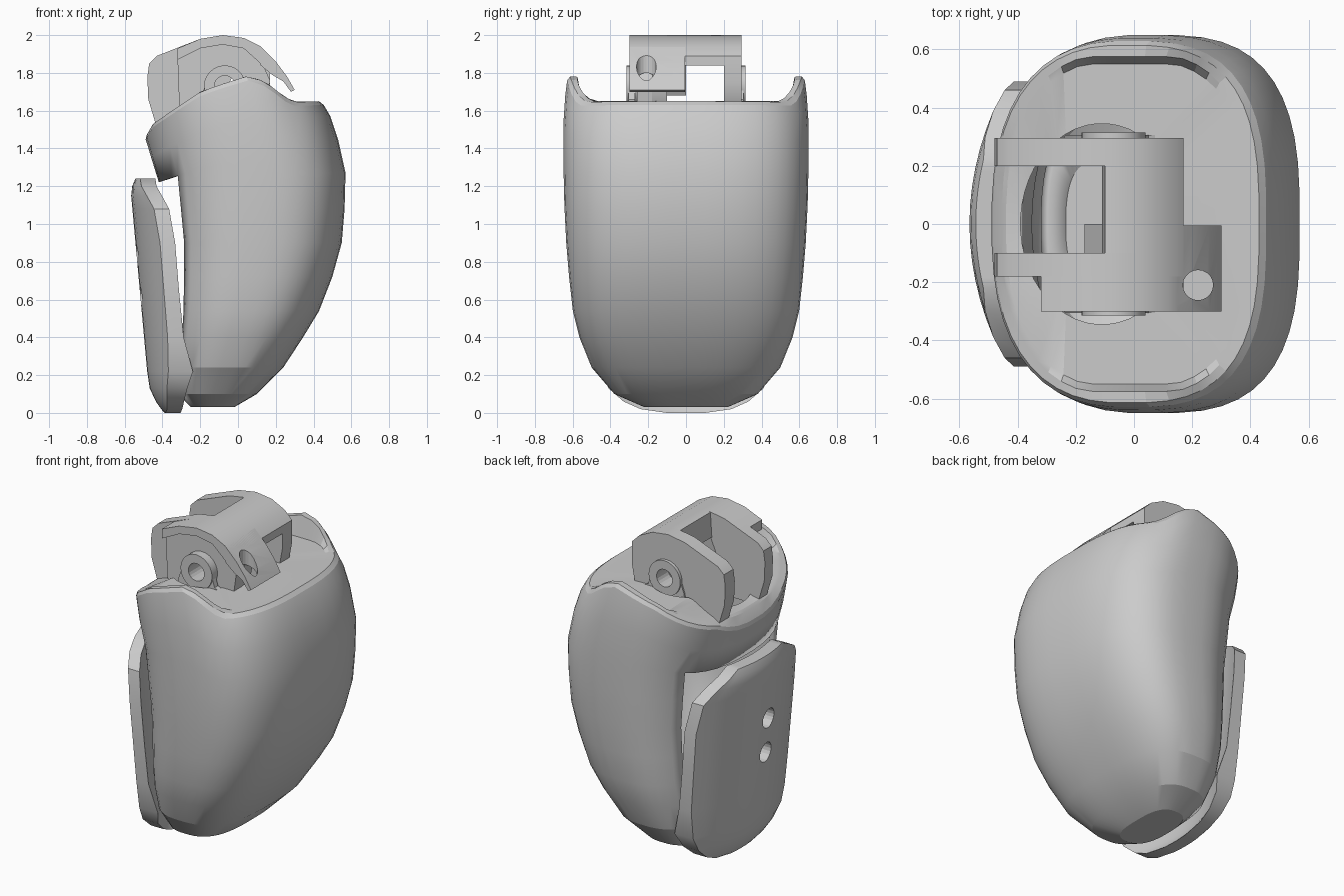
import bpy, bmesh
from math import cos, sin, pi

if "Cube" in bpy.data.objects:
    bpy.data.objects.remove(bpy.data.objects["Cube"])

def finish(name, verts, faces, angle=0.5):
    me = bpy.data.meshes.new(name)
    me.from_pydata(verts, [], faces)
    me.update()
    ob = bpy.data.objects.new(name, me)
    bpy.context.collection.objects.link(ob)
    bpy.ops.object.select_all(action='DESELECT')
    ob.select_set(True)
    bpy.context.view_layer.objects.active = ob
    bpy.ops.object.shade_smooth_by_angle(angle=angle)
    return ob

def fix_normals(ob):
    bm = bmesh.new()
    bm.from_mesh(ob.data)
    bmesh.ops.recalc_face_normals(bm, faces=bm.faces)
    bm.to_mesh(ob.data)
    bm.free()
    return ob

def interp(table, x):
    if x <= table[0][0]:
        return table[0][1]
    for (a, p), (b, q) in zip(table, table[1:]):
        if x <= b:
            return p + (q - p) * (x - a) / (b - a)
    return table[-1][1]

def extrude(name, pts, y0, y1):
    n = len(pts)
    v = [(x, y0, z) for x, z in pts] + [(x, y1, z) for x, z in pts]
    f = [tuple(range(n)), tuple(range(2 * n - 1, n - 1, -1))]
    f += [(i, i + n, (i + 1) % n + n, (i + 1) % n) for i in range(n)]
    return fix_normals(finish(name, v, f))

def circle(cx, cz, r, n=24):
    return [(cx + r * cos(2 * pi * i / n), cz + r * sin(2 * pi * i / n)) for i in range(n)]

def cylinder(name, loc, rot, r, depth):
    bpy.ops.mesh.primitive_cylinder_add(vertices=20, radius=r, depth=depth, location=loc, rotation=rot)
    ob = bpy.context.object
    ob.name = name
    ob.hide_render = True
    ob.display_type = 'WIRE'
    return ob

def cut(ob, cutter):
    m = ob.modifiers.new("cut", 'BOOLEAN')
    m.operation = 'DIFFERENCE'
    m.solver = 'EXACT'
    m.object = cutter

# Fingertip shell: lofted rounded sections, raised side ears, recessed deck, open back
N = 48
rows = [(.03, -.25, -.02, .22), (.10, -.32, .10, .38), (.24, -.36, .24, .50),
        (.40, -.37, .345, .565), (.54, -.37, .43, .60), (.72, -.375, .50, .62),
        (.90, -.38, .55, .635), (1.08, -.40, .565, .645), (1.27, -.42, .57, .65),
        (1.45, -.46, .53, .65), (1.57, -.48, .49, .64), (1.63, -.49, .455, .63),
        (1.65, -.485, .43, .615)]
ear = [(-.49, 1.46), (-.45, 1.53), (-.32, 1.62), (-.2, 1.70), (0, 1.77), (.06, 1.785),
       (.15, 1.75), (.25, 1.67), (.3, 1.645), (.43, 1.65)]

def section(L, R, Y, limit=1):
    c, a = (L + R) / 2, (R - L) / 2
    out = []
    for i in range(N):
        t = 2 * pi * (i + .5) / N
        e = 2 / (2.9 if cos(t) > 0 else 2.5)
        x = abs(cos(t)) ** e * (1 if cos(t) > 0 else -1)
        y = abs(sin(t)) ** e * (1 if sin(t) > 0 else -1)
        out.append((c + a * x, max(-limit, min(limit, Y * y))))
    return out

rings = []
for z, L, R, Y in rows:
    k = max(0, min(1, (z - .9) / .75))
    rings.append([(x, y, z + k * (interp(ear, x) - 1.65)) for x, y in section(L, R, Y)])
rings.append([(x, y, interp(ear, x)) for x, y in section(-.455, .40, .59, .575)])
rings.append([(x, y, min(1.65, interp(ear, x))) for x, y in section(-.44, .385, .565, .55)])
for drop in (0, .06, .25):
    ring = []
    for i in range(N):
        t = 2 * pi * (i + .5) / N
        x, y = -.11 + .28 * cos(t), .345 * sin(t)
        ring.append((x, y, min(1.65, interp(ear, x - .04)) - drop))
    rings.append(ring)
verts = [p for r in rings for p in r]
faces = [tuple(range(N - 1, -1, -1))]
for r in range(len(rings) - 1):
    for i in range(N):
        j = (i + 1) % N
        if 1 <= r < 8 and abs(i + 1 - N // 2) <= 5:
            continue
        faces.append((r * N + i, r * N + j, (r + 1) * N + j, (r + 1) * N + i))
shell = finish("fingertip_shell", verts, faces, 0.3)
s = shell.modifiers.new("thickness", 'SOLIDIFY')
s.thickness, s.offset = .04, -1

# Curved back plate with clipped top corners and a rounded foot
width = [(0, .10), (.02, .24), (.06, .33), (.13, .41), (.22, .455), (.4, .48),
         (.9, .49), (1.08, .46), (1.15, .39), (1.2, .30), (1.24, .22)]
zs = [.0, .02, .06, .13, .22, .4, .65, .9, 1.08, 1.15, 1.2, 1.24]
M = 12

def plate_x(y, z):
    x = -.57 + .1 * (1.2 - z) / 1.1 + .13 * (abs(y) / .49) ** 2
    return x + max(0, .18 - z) ** 2 * 2.2 + max(0, z - 1.18) * .5

pv, pf = [], []
for back in (0, 1):
    for z in zs:
        for i in range(M + 1):
            y = interp(width, z) * (2 * i / M - 1)
            depth = (.08 + .05 * max(0, 1 - abs(z - .22) / .2)) * back
            pv.append((plate_x(y, z) + depth, y, z))
W, H = M + 1, len(zs)
for r in range(H - 1):
    for i in range(M):
        a = r * W + i
        b = a + W * H
        pf += [(a, a + W, a + W + 1, a + 1), (b, b + 1, b + W + 1, b + W)]
loop = [i for i in range(W)] + [r * W + M for r in range(1, H)]
loop += [(H - 1) * W + i for i in range(M - 1, -1, -1)] + [r * W for r in range(H - 2, 0, -1)]
for a, b in zip(loop, loop[1:] + loop[:1]):
    pf.append((a, b, b + W * H, a + W * H))
plate = fix_normals(finish("back_plate", pv, pf))
for z in (.61, .83):
    cut(plate, cylinder("plate_hole_cutter", (-.5, -.06, z), (0, pi / 2, 0), .062, .5))

# Hinge: two arms joined by a bridge
PX, PZ = -.07, 1.73
pin_cut = cylinder("pin_cutter", (PX, 0, PZ), (pi / 2, 0, 0), .055, 1)
top = [(.12, 1.94), (.03, 1.985), (-.08, 2.0), (-.2, 1.98)]
arm = [(-.43, 1.89), (-.47, 1.85), (-.48, 1.78), (-.475, 1.66), (-.43, 1.51), (-.38, 1.47),
       (-.32, 1.50), (-.2, 1.50), (-.05, 1.48), (.08, 1.54), (.15, 1.64), (.17, 1.75), (.17, 1.89)]
for name, y0, y1 in (("rear_arm", .2, .295), ("front_arm", -.18, -.1)):
    cut(extrude(name, top + arm, y0, y1), pin_cut)
extrude("bridge", [(.17, 1.84), (.17, 1.89)] + top[:3] + [(-.1, 1.995), (-.11, 1.84)], -.1, .2)
extrude("bridge_web", [(-.1, 1.84), (.0, 1.84), (-.08, 1.68), (-.17, 1.68)], -.1, 0)

# Front cover: recessed disc, top band and hook with a slot
disc = [(-.32, 1.87), (-.2, 1.93), (-.08, 1.95), (.03, 1.94), (.12, 1.87), (.17, 1.76),
        (.15, 1.62), (.05, 1.5), (-.1, 1.46), (-.24, 1.5), (-.31, 1.6)]
cut(extrude("front_disc", disc, -.26, -.18), pin_cut)
extrude("cover_band", [(-.32, 1.93), (-.2, 1.98), (-.08, 2.0), (.03, 1.985), (.12, 1.94), (.15, 1.91),
                       (.13, 1.84), (.03, 1.93), (-.08, 1.95), (-.2, 1.93), (-.32, 1.87)], -.3, -.18)
hook = extrude("hook", [(.12, 1.94), (.2, 1.86), (.26, 1.78), (.3, 1.71), (.28, 1.70), (.24, 1.755),
                        (.18, 1.79), (.12, 1.84)], -.3, -.005)
cut(hook, cylinder("slot_cutter", (.22, -.21, 1.8), (0, 0, 0), .052, .5))

# Pin bosses and the lugs inside the shell opening
for name, y0, y1 in (("rear_boss", .25, .315), ("front_boss", -.315, -.24)):
    cut(extrude(name, circle(PX, PZ, .11), y0, y1), pin_cut)
for name, y0, y1 in (("rear_lug", .295, .305), ("front_lug", -.305, -.27)):
    cut(extrude(name, [(-.24, 1.3), (.14, 1.4), (.14, 1.62), (.05, 1.66), (.01, 1.8), (-.15, 1.8),
                       (-.2, 1.66)], y0, y1), pin_cut)
